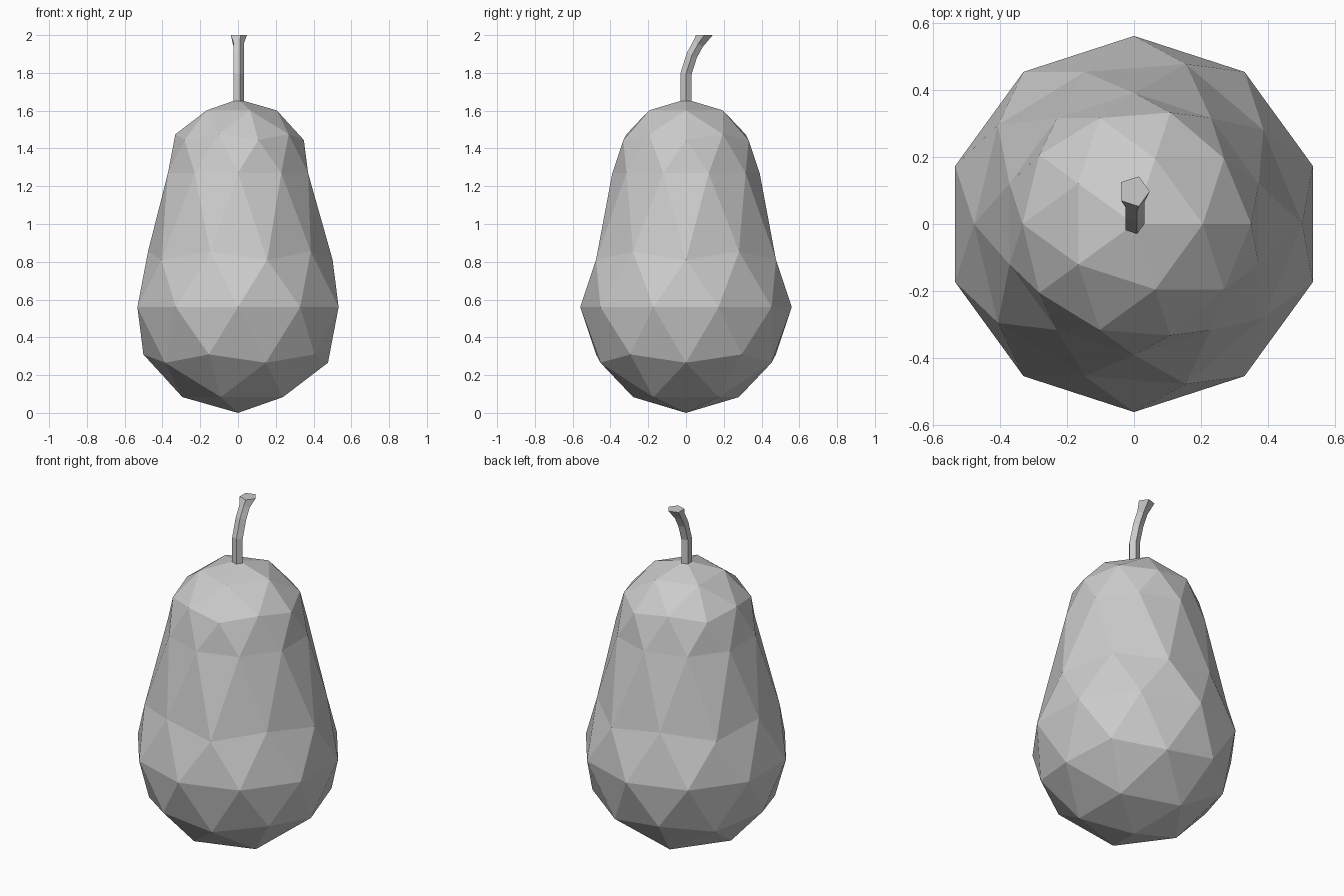
import bpy, bmesh
from math import sin, cos, tau, atan2, radians
from mathutils import Matrix

if "Cube" in bpy.data.objects:
    bpy.data.objects.remove(bpy.data.objects["Cube"])


def finish(bm, name):
    bmesh.ops.recalc_face_normals(bm, faces=bm.faces[:])
    mesh = bpy.data.meshes.new(name)
    bm.to_mesh(mesh)
    bm.free()
    obj = bpy.data.objects.new(name, mesh)
    bpy.context.collection.objects.link(obj)
    return obj


def add_ball_part(target, radius, z, keep):
    """Make a faceted ball, trim it, and append it to the target mesh."""
    ball = bmesh.new()
    bmesh.ops.create_icosphere(ball, subdivisions=2, radius=radius,
                               matrix=Matrix.Translation((0, 0, z)))
    cut = [v for v in ball.verts if not keep((v.co.z - z) / radius)]
    bmesh.ops.delete(ball, geom=cut, context='VERTS')
    temp = bpy.data.meshes.new("temp")
    ball.to_mesh(temp)
    ball.free()
    target.from_mesh(temp)
    bpy.data.meshes.remove(temp)


def angle(v):
    return (atan2(v.co.y, v.co.x) + 0.1) % tau


# Pear body: large lower ball and small upper dome joined by a triangle band
bm = bmesh.new()
add_ball_part(bm, 0.56, 0.56, lambda h: h < 0.6)
add_ball_part(bm, 0.39, 1.27, lambda h: h > -0.1)
rim = sorted([v for v in bm.verts if v.is_boundary], key=angle)
low = [v for v in rim if v.co.z < 1]
high = [v for v in rim if v.co.z > 1]
n = len(low)
for i in range(n):
    j = (i + 1) % n
    bm.faces.new((low[i], low[j], high[i]))
    bm.faces.new((high[i], low[j], high[j]))
finish(bm, "pear_body")

# Stem: five-sided bent tube with a flared flat tip (y, z, radius, tilt)
path = [(0, 1.62, 0.031, 0), (0, 1.795, 0.031, 6), (0.031, 1.893, 0.031, 27),
        (0.065, 1.955, 0.031, 33), (0.097, 2.0, 0.047, 0)]
bm = bmesh.new()
rings = []
for y, z, r, tilt in path:
    t = radians(tilt)
    ring = []
    for k in range(5):
        a = tau * k / 5
        u = r * sin(a)
        ring.append(bm.verts.new((r * cos(a), y + u * cos(t), z - u * sin(t))))
    rings.append(ring)
for a, b in zip(rings, rings[1:]):
    for k in range(5):
        j = (k + 1) % 5
        bm.faces.new((a[k], a[j], b[j], b[k]))
bm.faces.new(rings[0][::-1])
bm.faces.new(rings[-1])
finish(bm, "stem")
